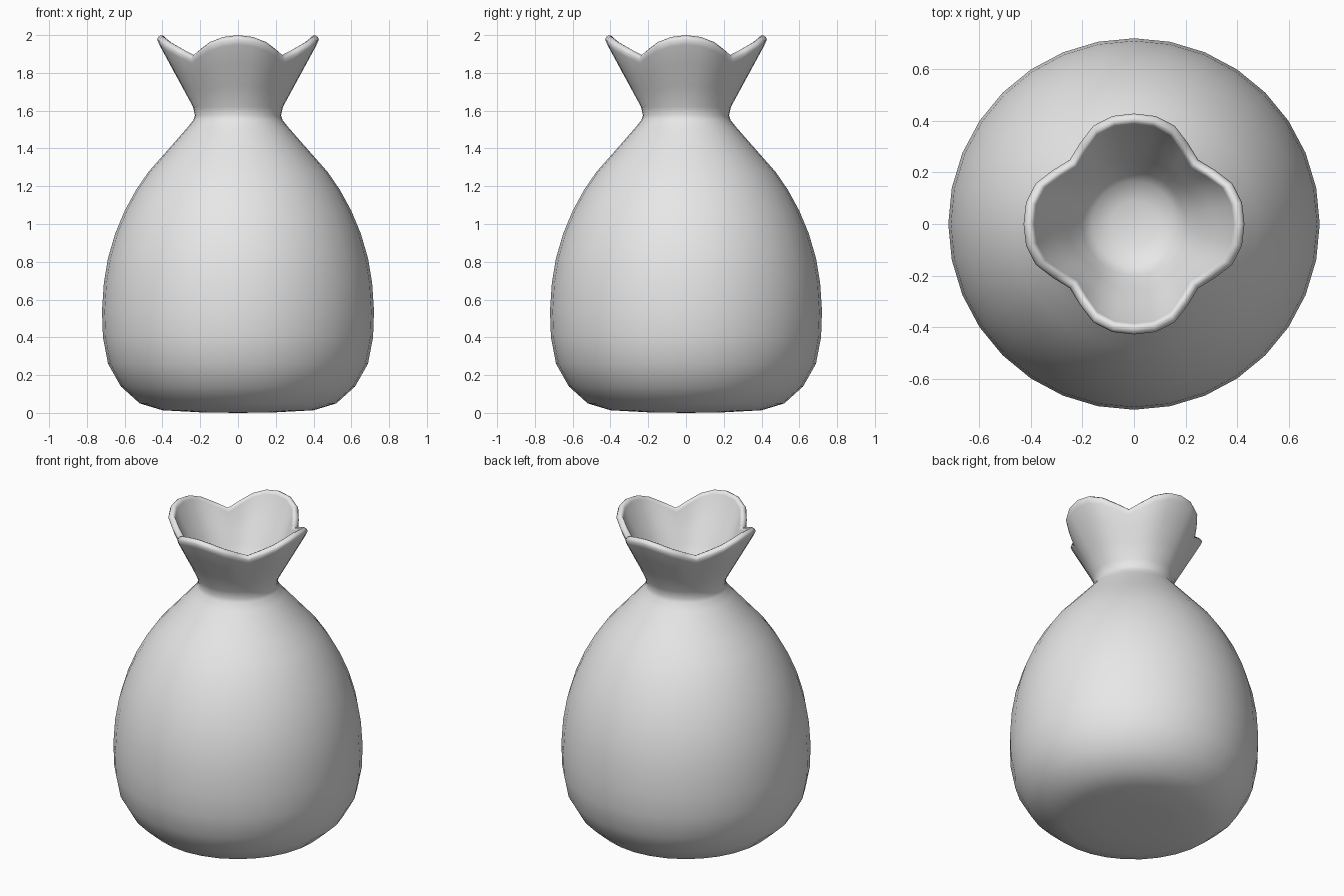
import bpy, bmesh
from math import cos, sin, pi

SIDES = 32
cube = bpy.data.objects.get("Cube")
if cube:
    bpy.data.objects.remove(cube, do_unlink=True)

cloth = bpy.data.materials.new("plain grey cloth")
cloth.use_nodes = True
GREY = (0.8, 0.8, 0.8, 1)
cloth.diffuse_color = GREY
cloth.node_tree.nodes["Principled BSDF"].inputs["Base Color"].default_value = GREY

bm = bmesh.new()


def round_ring(r, z):
    angles = [2 * pi * i / SIDES for i in range(SIDES)]
    return [bm.verts.new((r * cos(a), r * sin(a), z)) for a in angles]


def flare_ring(t, neck_r, inset=0.0, lift=0.0):
    """Ring on the mouth: t=0 at the round neck, t=1 at the four-lobed rim."""
    ring = []
    for i in range(SIDES):
        a = 2 * pi * i / SIDES
        c = abs(cos(2 * a))
        rim_r = 0.352 + 0.076 * c * c * (3 - 2 * c) - inset
        rim_z = 1.865 + 0.105 * c ** 1.25 + lift
        r = neck_r + t * (rim_r - neck_r)
        z = 1.62 + t * (rim_z - 1.62)
        ring.append(bm.verts.new((r * cos(a), r * sin(a), z)))
    return ring


# Rounded body from the base up to the tied neck
body = [(0.2, 0.003), (0.4, 0.014), (0.52, 0.05), (0.62, 0.14), (0.688, 0.26),
        (0.715, 0.4), (0.72, 0.54), (0.71, 0.69), (0.688, 0.82), (0.65, 0.95),
        (0.60, 1.07), (0.54, 1.18), (0.475, 1.275), (0.40, 1.36),
        (0.325, 1.445), (0.268, 1.51), (0.236, 1.55), (0.228, 1.575)]
rings = [round_ring(r, z) for r, z in body]

# Flared mouth, rolled rim and inner wall
rings += [flare_ring(t, 0.238) for t in (0, 0.33, 0.66, 0.94)]
rings += [flare_ring(1, 0.238, i, l) for i, l in
          ((0, 0.008), (0.006, 0.021), (0.022, 0.03), (0.036, 0.024), (0.042, 0.01))]
rings += [flare_ring(t, 0.2, 0.042) for t in (0.9, 0.6, 0.3, 0)]

# Shallow hollow closing the inside of the neck
rings += [round_ring(r, z) for r, z in ((0.165, 1.575), (0.09, 1.55))]

for low, high in zip(rings, rings[1:]):
    for i in range(SIDES):
        j = (i + 1) % SIDES
        bm.faces.new((low[i], low[j], high[j], high[i]))
for ring, z in ((rings[0], 0.0), (rings[-1], 1.542)):
    centre = bm.verts.new((0, 0, z))
    for i in range(SIDES):
        bm.faces.new((ring[i], ring[(i + 1) % SIDES], centre))
bmesh.ops.recalc_face_normals(bm, faces=bm.faces)
for face in bm.faces:
    face.smooth = True

mesh = bpy.data.meshes.new("sack")
bm.to_mesh(mesh)
bm.free()
mesh.materials.append(cloth)
sack = bpy.data.objects.new("sack", mesh)
bpy.context.collection.objects.link(sack)
